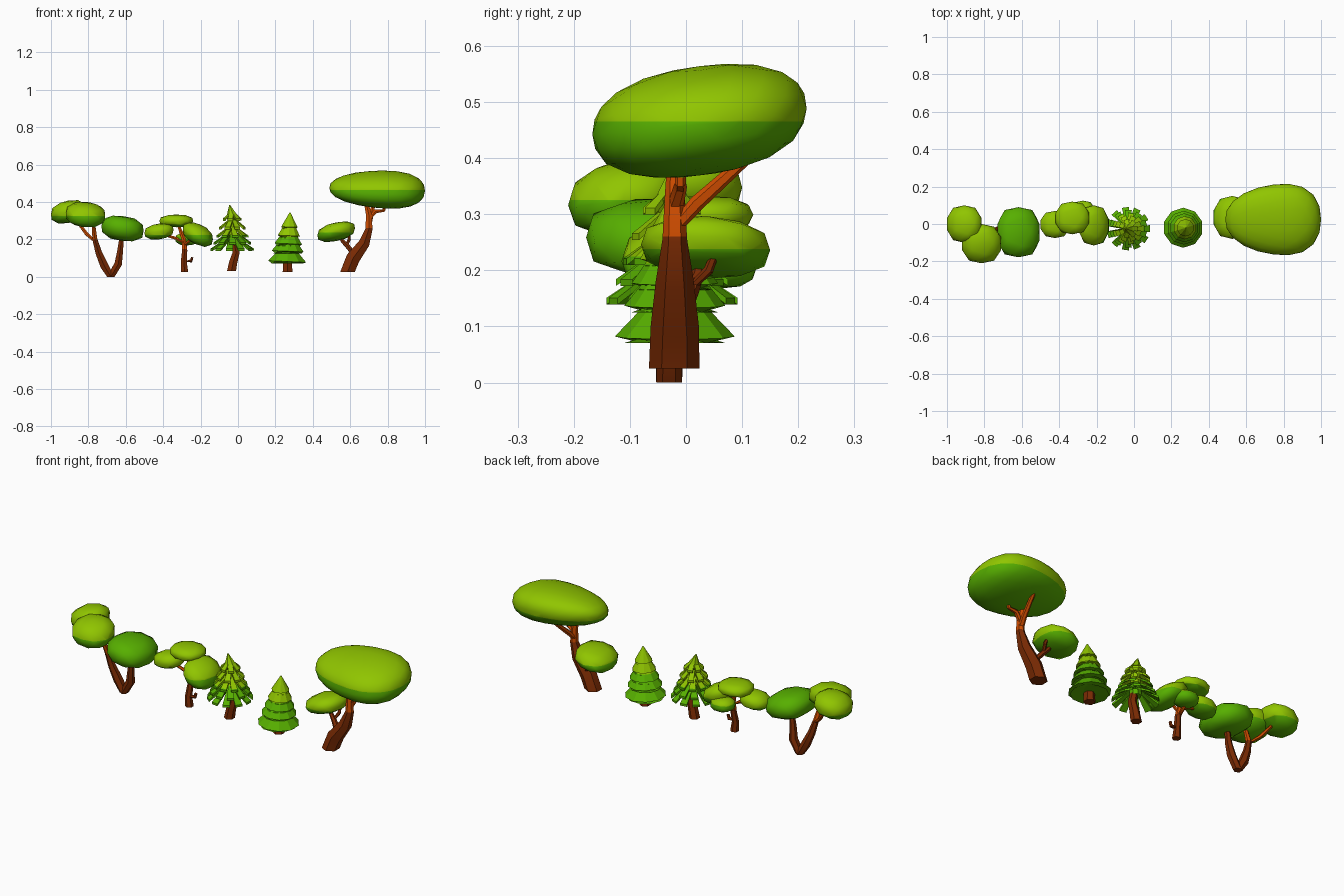
import bpy, bmesh, math
from mathutils import Vector, Matrix

cube = bpy.data.objects.get("Cube")
if cube:
    bpy.data.objects.remove(cube, do_unlink=True)


def material(name, rgb):
    mat = bpy.data.materials.new(name)
    mat.use_nodes = True
    mat.diffuse_color = (*rgb, 1)
    mat.node_tree.nodes["Principled BSDF"].inputs["Base Color"].default_value = (*rgb, 1)
    return mat


LEAF = [material("deep green leaf", (0.095, 0.43, 0)),
        material("lime green leaf", (0.28, 0.56, 0))]
BARK = [material("dark brown bark", (0.2, 0.024, 0.001)),
        material("orange bark", (0.64, 0.075, 0))]


def finish(name, bm, mats, split, smooth=None):
    """Cut the mesh at the split height and colour the faces below and above it."""
    bmesh.ops.bisect_plane(bm, geom=bm.verts[:] + bm.edges[:] + bm.faces[:],
                           plane_co=(0, 0, split), plane_no=(0, 0, 1), dist=1e-5)
    bmesh.ops.recalc_face_normals(bm, faces=bm.faces[:])
    for face in bm.faces:
        face.material_index = int(face.calc_center_median().z > split)
    mesh = bpy.data.meshes.new(name)
    bm.to_mesh(mesh)
    bm.free()
    for mat in mats:
        mesh.materials.append(mat)
    obj = bpy.data.objects.new(name, mesh)
    bpy.context.collection.objects.link(obj)
    if smooth:
        bpy.ops.object.select_all(action='DESELECT')
        obj.select_set(True)
        bpy.context.view_layer.objects.active = obj
        bpy.ops.object.shade_smooth_by_angle(angle=math.radians(smooth))


def add_tube(bm, path, sides):
    """Tapered tube through (x, y, z, radius) points."""
    pts = [Vector(p[:3]) for p in path]
    rings = []
    for i, p in enumerate(pts):
        along = pts[min(i + 1, len(pts) - 1)] - pts[max(i - 1, 0)]
        turn = Vector((0, 0, 1)).rotation_difference(along)
        if i == 0:
            turn.identity()
        ring = []
        for k in range(sides):
            a = math.tau * (k + 0.5) / sides
            ring.append(bm.verts.new(p + turn @ Vector((math.cos(a), math.sin(a), 0)) * path[i][3]))
        rings.append(ring)
    for low, high in zip(rings, rings[1:]):
        for k in range(sides):
            n = (k + 1) % sides
            bm.faces.new((low[k], low[n], high[n], high[k]))
    bm.faces.new(rings[0][::-1])
    bm.faces.new(rings[-1])


def wood(name, split, *paths):
    bm = bmesh.new()
    for path in paths:
        add_tube(bm, path, 6)
    finish(name, bm, BARK, split, 35)


def canopy(name, lo, hi, split, tilt=(0, 0), taper=0.0, power=2.5, detail=2):
    """Flattened rounded blob fitted to the box from lo to hi."""
    bm = bmesh.new()
    bmesh.ops.create_icosphere(bm, subdivisions=detail, radius=1)
    for v in bm.verts:
        c = v.co / sum(abs(x) ** power for x in v.co) ** (1 / power)
        fat = 1 + taper * c.x
        v.co = (c.x, c.y * fat, c.z * fat + tilt[0] * c.x + tilt[1] * c.y)
    for axis in range(3):
        vals = [v.co[axis] for v in bm.verts]
        low, span = min(vals), max(vals) - min(vals)
        for v in bm.verts:
            v.co[axis] = lo[axis] + (v.co[axis] - low) / span * (hi[axis] - lo[axis])
    finish(name, bm, LEAF, split, 50)


# Forked tree on the far right side
wood("forked_trunk", 0.2,
     [(-0.68, -0.03, 0, 0.023), (-0.715, -0.03, 0.06, 0.025), (-0.745, -0.04, 0.13, 0.02),
      (-0.765, -0.05, 0.2, 0.015), (-0.775, -0.09, 0.3, 0.01)],
     [(-0.68, -0.03, 0, 0.023), (-0.64, -0.03, 0.07, 0.023), (-0.63, -0.04, 0.14, 0.018),
      (-0.62, -0.04, 0.23, 0.012)],
     [(-0.765, -0.05, 0.19, 0.012), (-0.81, -0.02, 0.23, 0.01), (-0.84, 0, 0.27, 0.009),
      (-0.89, 0, 0.33, 0.006)])
canopy("forked_canopy_back", (-1, -0.1, 0.285), (-0.815, 0.1, 0.41), 0.325, (0.25, 0))
canopy("forked_canopy_front", (-0.92, -0.21, 0.265), (-0.71, 0, 0.4), 0.325, (-0.1, 0.25))
canopy("forked_canopy_low", (-0.73, -0.178, 0.19), (-0.505, 0.09, 0.327), 0.33, (-0.2, 0), 0, 2.8)

# Tree with four small canopies
wood("branching_trunk", 0.15,
     [(-0.285, -0.02, 0.025, 0.022), (-0.29, -0.02, 0.08, 0.018), (-0.285, -0.01, 0.14, 0.016),
      (-0.29, 0, 0.2, 0.013), (-0.32, 0.02, 0.28, 0.008)],
     [(-0.29, -0.02, 0.08, 0.01), (-0.25, -0.02, 0.085, 0.01), (-0.245, -0.02, 0.105, 0.008)],
     [(-0.288, -0.01, 0.18, 0.01), (-0.33, 0, 0.205, 0.009), (-0.41, 0, 0.23, 0.006)],
     [(-0.288, -0.01, 0.17, 0.01), (-0.25, -0.01, 0.2, 0.009), (-0.22, -0.02, 0.23, 0.006)],
     [(-0.288, 0, 0.15, 0.01), (-0.28, 0.04, 0.17, 0.009), (-0.27, 0.07, 0.2, 0.006)])
canopy("branching_canopy_right", (-0.5, -0.075, 0.2), (-0.345, 0.07, 0.285), 0.225, (0.2, 0))
canopy("branching_canopy_top", (-0.42, -0.055, 0.265), (-0.24, 0.12, 0.333), 0.28)
canopy("branching_canopy_left", (-0.295, -0.115, 0.16), (-0.135, 0.1, 0.295), 0.225, (-0.5, 0.2))
canopy("branching_canopy_back", (-0.335, 0.005, 0.168), (-0.21, 0.125, 0.238), 0.215)

# Pine with separate drooping leaves
wood("leafy_pine_trunk", 0.4,
     [(-0.035, -0.025, 0.03, 0.028), (-0.025, -0.025, 0.08, 0.025), (-0.01, -0.025, 0.13, 0.022),
      (-0.025, -0.025, 0.2, 0.018)])
pine = Vector((-0.03, -0.025, 0))
tiers = [(0.145, 0.115), (0.178, 0.1), (0.215, 0.085), (0.26, 0.07), (0.305, 0.05)]
for t, (tip, reach) in enumerate(tiers):
    bm = bmesh.new()
    count = 11 - t
    for k in range(count):
        turn = Matrix.Rotation(math.tau * (k + 0.5 * (t % 2)) / count, 3, 'Z')
        for v in bmesh.ops.create_cube(bm, size=1)["verts"]:
            u = v.co.x + 0.5
            width = 0.014 + (0.1 + 0.17 * reach / 0.115) * 0.09 * u
            v.co = pine + turn @ Vector((u * reach, v.co.y * width,
                                         tip + (1 - u) * (0.02 + 0.5 * reach) + v.co.z * 0.012))
    finish(f"leafy_pine_tier_{t + 1}", bm, LEAF, 0.225)
bm = bmesh.new()
add_tube(bm, [(*pine.xy, 0.17, 0.03), (*pine.xy, 0.3, 0.022), (*pine.xy, 0.32, 0.034),
              (-0.045, pine.y, 0.385, 0.002)], 7)
finish("leafy_pine_crown", bm, LEAF, 0.225)

# Pine with stacked ten-sided skirts
wood("skirted_pine_trunk", 0.4,
     [(0.265, -0.02, 0.025, 0.03), (0.265, -0.02, 0.1, 0.026)])
skirts = [(0.07, 0.107), (0.125, 0.09), (0.165, 0.077), (0.208, 0.062), (0.255, 0.046)]
for t, (z, r) in enumerate(skirts):
    x, top = 0.263 + 0.003 * t, t == len(skirts) - 1
    bm = bmesh.new()
    add_tube(bm, [(x, -0.02, z + 0.012, r * 0.6), (x, -0.02, z, r * 0.9), (x, -0.02, z + 0.012, r),
                  (x + 0.003, -0.02, z + (0.088 if top else 0.062), 0.003 if top else r * 0.55)], 10)
    finish(f"skirted_pine_tier_{t + 1}", bm, LEAF, 0.212)

# Large tree with a broad crown and a side branch
wood("large_trunk", 0.26,
     [(0.585, -0.021, 0.025, 0.045), (0.615, -0.02, 0.1, 0.043), (0.675, -0.02, 0.18, 0.034),
      (0.7, -0.02, 0.255, 0.022), (0.7, -0.02, 0.33, 0.018), (0.68, -0.02, 0.42, 0.012)],
     [(0.7, -0.015, 0.28, 0.016), (0.71, 0.02, 0.32, 0.014), (0.72, 0.07, 0.365, 0.012),
      (0.73, 0.13, 0.42, 0.01)],
     [(0.7, -0.02, 0.31, 0.015), (0.735, -0.01, 0.35, 0.012), (0.78, -0.01, 0.355, 0.01),
      (0.79, -0.01, 0.41, 0.008)],
     [(0.62, -0.01, 0.12, 0.018), (0.585, 0.01, 0.165, 0.014), (0.56, 0.02, 0.19, 0.011),
      (0.53, 0.03, 0.24, 0.008)],
     [(0.58, 0.01, 0.17, 0.01), (0.595, 0.04, 0.2, 0.009), (0.59, 0.06, 0.25, 0.006)])
canopy("large_canopy", (0.488, -0.167, 0.365), (1, 0.215, 0.568), 0.465,
       (-0.08, 0.25), 0.18, 2.3, 3)
canopy("side_canopy", (0.425, -0.08, 0.185), (0.625, 0.15, 0.297), 0.238, (0.4, -0.1))
